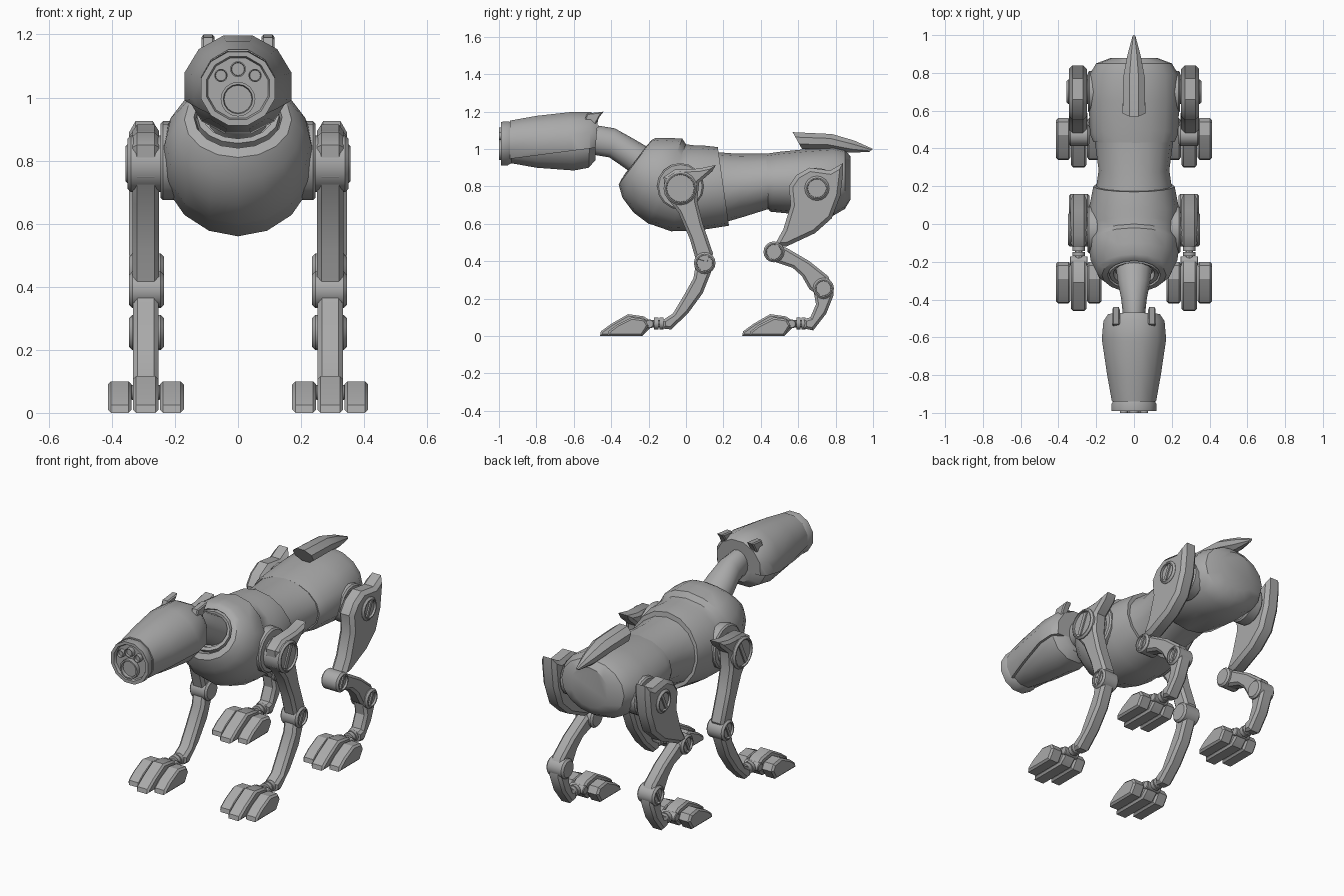
import bpy, bmesh, math
from mathutils import Vector

if "Cube" in bpy.data.objects:
    bpy.data.objects.remove(bpy.data.objects["Cube"])

METAL = bpy.data.materials.new("light_grey_metal")
METAL.diffuse_color = (0.4, 0.4, 0.4, 1)
METAL.use_nodes = True
METAL.node_tree.nodes["Principled BSDF"].inputs["Base Color"].default_value = METAL.diffuse_color


def finish(name, bm, mirror=False, angle=32):
    bmesh.ops.recalc_face_normals(bm, faces=bm.faces[:])
    for f in bm.faces:
        f.smooth = True
    for e in bm.edges:
        e.smooth = e.is_manifold and e.calc_face_angle(0) < math.radians(angle)
    me = bpy.data.meshes.new(name)
    bm.to_mesh(me)
    bm.free()
    me.materials.append(METAL)
    ob = bpy.data.objects.new(name, me)
    bpy.context.scene.collection.objects.link(ob)
    if mirror:
        ob.modifiers.new("mirror", 'MIRROR')
    return ob


def loft(name, sections, n=16, half=False, cx=0.0, mirror=False, cut=None, grow=0.0):
    """Skin oval rings, each given by (bottom yz, top yz, half width)."""
    bm = bmesh.new()
    k = 1 / math.cos(math.pi / n) if half else 1
    rings = []
    for b, t, w in sections:
        b, t = Vector((cx, *b)), Vector((cx, *t))
        mid, up = (b + t) / 2, (t - b) / 2
        up = up * (1 + grow / up.length)
        ring = []
        for i in range(n):
            a = 2 * math.pi * (i + (0.5 if half else 0)) / n
            p = mid + up * math.sin(a) * k
            p.x += (w + grow) * math.cos(a) * k
            ring.append(bm.verts.new(p))
        rings.append(ring)
    for r, s in zip(rings, rings[1:]):
        for i in range(n):
            j = (i + 1) % n
            bm.faces.new((r[i], r[j], s[j], s[i]))
    bm.faces.new(rings[0])
    bm.faces.new(rings[-1])
    if cut:
        res = bmesh.ops.bisect_plane(bm, geom=bm.verts[:] + bm.edges[:] + bm.faces[:],
                                     plane_co=cut[0], plane_no=cut[1], clear_inner=True)
        edges = [e for e in res["geom_cut"] if isinstance(e, bmesh.types.BMEdge)]
        bmesh.ops.holes_fill(bm, edges=edges, sides=0)
    return finish(name, bm, mirror)


def prism(name, pts, x0, x1, bevel=0.012, recess=0.0):
    """Extrude a side-view (y, z) outline across x, chamfer it and mirror it."""
    bm = bmesh.new()
    a = [bm.verts.new((x0, y, z)) for y, z in pts]
    b = [bm.verts.new((x1, y, z)) for y, z in pts]
    n = len(pts)
    bm.faces.new(a)
    outer = bm.faces.new(b)
    for i in range(n):
        j = (i + 1) % n
        bm.faces.new((a[i], a[j], b[j], b[i]))
    bmesh.ops.recalc_face_normals(bm, faces=bm.faces[:])
    if bevel:
        rim = [e for e in bm.edges if abs(e.verts[0].co.x - e.verts[1].co.x) < 1e-6]
        bmesh.ops.bevel(bm, geom=rim, offset=bevel, segments=1, affect='EDGES',
                        profile=0.5, clamp_overlap=True)
    if recess:
        bm.normal_update()
        outer = max(bm.faces, key=lambda f: f.calc_center_median().x)
        bmesh.ops.inset_region(bm, faces=[outer], thickness=0.006, depth=0)
        bmesh.ops.inset_region(bm, faces=[outer], thickness=0.001, depth=-recess)
    return finish(name, bm, True)


def disc(name, y, z, r, x0, x1, bevel=0.008, recess=0.0, n=16):
    pts = [(y + r * math.cos(2 * math.pi * i / n), z + r * math.sin(2 * math.pi * i / n))
           for i in range(n)]
    return prism(name, pts, x0, x1, bevel, recess)


def joint(name, y, z, r, x0, x1):
    """Round joint with recessed cap and a slanted slot bar."""
    disc(name, y, z, r, x0, x1, 0.01, 0.012)
    d, s = Vector((0.42, 0.91)) * r * 0.72, Vector((0.91, -0.42)) * r * 0.13
    c = Vector((y, z))
    prism(name + "_bar", [c + d + s, c + d - s, c - d - s, c - d + s], x1 - 0.03, x1 - 0.004, 0)


# Body: chest with recessed neck opening, waist, hips
loft("chest", [((-.25, .83), (-.14, .99), .12), ((-.345, .84), (-.195, 1.035), .14),
               ((-.36, .81), (-.18, 1.05), .17), ((-.34, .74), (-.16, 1.06), .20),
               ((-.28, .66), (-.10, 1.06), .23), ((-.20, .60), (-.02, 1.055), .24),
               ((-.18, .595), (0, 1.025), .237), ((-.08, .56), (.04, 1.02), .24),
               ((.07, .565), (.08, 1.02), .24), ((.23, .59), (.17, 1.01), .215)])
loft("neck_seal", [((-.31, .83), (-.16, 1.03), .135), ((-.335, .855), (-.205, 1.025), .13),
                   ((-.325, .87), (-.205, 1.01), .11), ((-.25, .84), (-.14, .98), .1)])
loft("waist", [((.18, .60), (.14, .985), .205), ((.30, .635), (.27, .975), .187),
               ((.46, .685), (.45, .975), .21)])
loft("hips", [((.44, .675), (.43, .975), .215), ((.45, .665), (.50, .985), .233),
              ((.65, .645), (.65, 1.0), .24), ((.79, .645), (.79, 1.01), .237),
              ((.85, .68), (.85, .995), .20), ((.88, .73), (.88, .96), .12)])
loft("tail", [((.62, 1.0), (.57, 1.09), .06), ((.75, 1.0), (.78, 1.08), .058),
              ((.88, .98), (.90, 1.045), .035), ((.98, .985), (1.0, 1.0), .008)], 8, True)

# Neck and head
loft("neck", [((-.50, .97), (-.47, 1.125), .058), ((-.41, .955), (-.38, 1.11), .068),
              ((-.33, .90), (-.29, 1.06), .085), ((-.24, .83), (-.17, .99), .1)])
skull = [((-.94, .925), (-.94, 1.14), .105), ((-.80, .90), (-.80, 1.165), .13),
         ((-.60, .885), (-.62, 1.185), .158), ((-.52, .90), (-.51, 1.185), .15),
         ((-.485, .94), (-.48, 1.13), .09)]
loft("head", skull, 12, True)
loft("head_shell", skull[:-1] + [((-.49, .93), (-.47, 1.165), .125)], 12, True, grow=0.012,
     cut=((0, -.92, .95), (0, -.13, 1)))
loft("snout_ring", [((-.975, .935), (-.975, 1.125), .095), ((-.99, .93), (-.99, 1.13), .1),
                    ((-.99, .912), (-.99, 1.145), .118), ((-.955, .912), (-.95, 1.148), .118),
                    ((-.93, .925), (-.93, 1.14), .105)], 12, True)


def lens(name, x, z, r):
    loft(name, [((-.985, z - r * .8), (-.985, z + r * .8), r * .8),
                ((-1, z - r * .85), (-1, z + r * .85), r * .85),
                ((-1, z - r), (-1, z + r), r),
                ((-.97, z - r), (-.97, z + r), r)], 16, cx=x)


lens("main_lens", 0, .995, .055)
lens("top_lens", 0, 1.09, .025)
for side in (-1, 1):
    lens("side_lens", side * .054, 1.07, .021)
prism("ear", [(-.55, 1.13), (-.53, 1.19), (-.44, 1.2), (-.46, 1.175), (-.49, 1.12)],
      .075, .115, .006)

# Body sockets and main joints
disc("shoulder_socket", -.03, .80, .125, .17, .246)
disc("hip_socket", .70, .79, .11, .17, .244)
joint("shoulder_joint", -.03, .79, .09, .235, .35)
joint("hip_joint", .70, .79, .066, .235, .357)

# Front leg
prism("front_upper_leg", [(-.12, .85), (-.06, .89), (.07, .895), (.16, .915), (.14, .88),
                          (.07, .82), (.06, .72), (.09, .60), (.145, .44), (.12, .38),
                          (.055, .40), (.02, .52), (-.04, .66), (-.11, .75)], .25, .335, .015)
prism("front_lower_leg", [(.05, .37), (.04, .31), (-.01, .22), (-.07, .12), (-.125, .085),
                          (-.125, .04), (-.08, .035), (.01, .12), (.09, .23), (.13, .33),
                          (.15, .40), (.1, .43)], .252, .333, .015)
joint("elbow_joint", .10, .39, .058, .235, .345)

# Rear leg
prism("thigh", [(.55, .80), (.59, .86), (.66, .90), (.77, .885), (.84, .925), (.84, .87),
                (.825, .75), (.78, .63), (.69, .55), (.54, .48), (.47, .48), (.52, .57),
                (.56, .70)], .25, .345, .02)
prism("shin", [(.45, .41), (.48, .395), (.57, .365), (.62, .32), (.66, .25), (.72, .21),
               (.78, .27), (.76, .32), (.66, .40), (.54, .47), (.48, .49)], .255, .33, .014)
prism("hock", [(.68, .25), (.695, .17), (.665, .10), (.63, .09), (.63, .04), (.68, .03),
               (.75, .12), (.79, .22), (.78, .28), (.72, .29)], .252, .333, .014)
joint("knee_joint", .47, .45, .056, .235, .345)
joint("hock_joint", .735, .255, .056, .235, .345)

# Feet: ankle collars, pin and three toes each
for label, dy in (("front", 0), ("rear", .76)):
    for y0 in (-.17, -.142):
        loft(label + "_ankle_collar", [((y + dy, .035), (y + dy, .1), .033)
                                       for y in (y0, y0 + .022)], 12, cx=.2925, mirror=True)
    disc(label + "_ankle_pin", -.195 + dy, .065, .024, .245, .34, .004, n=12)
    loft(label + "_ankle_rod", [((y + dy, .045), (y + dy, .085), .02) for y in (-.23, -.11)],
         8, cx=.2925, mirror=True)
    middle = [(-.46, 0), (-.455, .025), (-.40, .065), (-.31, .117), (-.225, .105), (-.18, .075),
              (-.19, .045), (-.235, 0)]
    prism(label + "_middle_toe", [(y + dy, z) for y, z in middle], .252, .333, .01)
    outer = [(-.42, 0), (-.415, .025), (-.37, .06), (-.29, .1), (-.22, .09), (-.2, .055),
             (-.235, 0)]
    for x in (.172, .337):
        prism(label + "_side_toe", [(y + dy, z) for y, z in outer], x, x + .076, .01)
